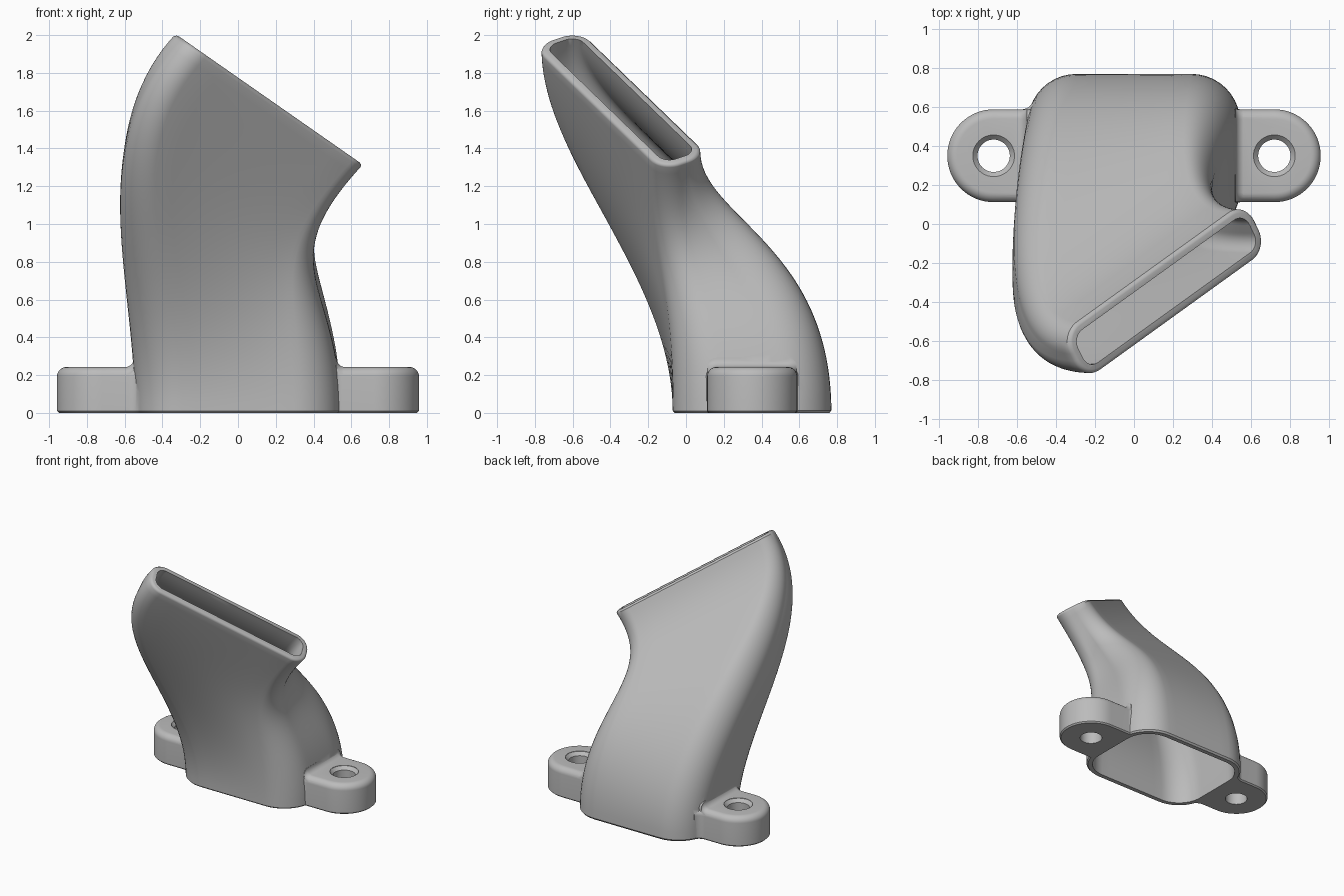
import bpy, bmesh
from math import sin, cos, pi, radians
from mathutils import Vector

cube = bpy.data.objects.get("Cube")
if cube:
    bpy.data.objects.remove(cube, do_unlink=True)

grey = bpy.data.materials.new("plain_grey")
grey.use_nodes = True
colour = (0.5, 0.5, 0.5, 1)
grey.diffuse_color = colour
grey.node_tree.nodes["Principled BSDF"].inputs["Base Color"].default_value = colour


def skin(name, rings):
    """Closed solid through a stack of rings with equal point counts."""
    bm = bmesh.new()
    loops = [[bm.verts.new(p) for p in ring] for ring in rings]
    n = len(loops[0])
    for a, b in zip(loops, loops[1:]):
        for i in range(n):
            j = (i + 1) % n
            bm.faces.new((a[i], a[j], b[j], b[i]))
    bm.faces.new(loops[0][::-1])
    bm.faces.new(loops[-1])
    bmesh.ops.recalc_face_normals(bm, faces=bm.faces)
    mesh = bpy.data.meshes.new(name)
    bm.to_mesh(mesh)
    bm.free()
    mesh.materials.append(grey)
    obj = bpy.data.objects.new(name, mesh)
    bpy.context.collection.objects.link(obj)
    return obj


def combine(target, tool, operation):
    """Apply a boolean and discard the tool."""
    mod = target.modifiers.new("join", "BOOLEAN")
    mod.operation, mod.solver, mod.object = operation, "EXACT", tool
    bpy.context.view_layer.objects.active = target
    bpy.ops.object.modifier_apply(modifier=mod.name)
    bpy.data.objects.remove(tool, do_unlink=True)


def arc(cx, cy, r, start, end, steps):
    return [(cx + r * cos(a), cy + r * sin(a))
            for a in (radians(start + (end - start) * i / steps) for i in range(steps + 1))]


def section(width, depth, r, side_steps=8):
    """Rounded rectangle with subdivided sides."""
    x, y = width / 2 - r, depth / 2 - r
    arcs = [arc(sx * x, sy * y, r, q * 90, q * 90 + 90, 10)
            for q, (sx, sy) in enumerate(((1, 1), (-1, 1), (-1, -1), (1, -1)))]
    points = []
    for q in range(4):
        points += arcs[q]
        a, b = Vector(arcs[q][-1]), Vector(arcs[(q + 1) % 4][0])
        points += [tuple(a.lerp(b, i / side_steps)) for i in range(1, side_steps)]
    return points


# Duct: sweeps from a level base to a tilted, turned slot
UP = Vector((0, 0, 1))
BASE = Vector((0, 0.35, 0))
MOUTH = Vector((0.165, -0.345, 1.66))
EXIT = Vector((0.68, 0, 0.73))
WIDTH, DEPTH = 1.09, 0.84
slope = Vector((0.82, 0, -0.572)).normalized()
across = Vector((0, 1, 0))
normal = slope.cross(across)
turn = radians(30.6)
long_axis = slope * cos(turn) + across * sin(turn)
short_axis = across * cos(turn) - slope * sin(turn)


def base_ring(o, z=0):
    return [BASE + Vector((x, y, z))
            for x, y in section(WIDTH - 2 * o, DEPTH - 2 * o, 0.25 - o)]


def mouth_ring(o, lift=0):
    return [MOUTH + long_axis * x + short_axis * y + normal * lift
            for x, y in section(1.335 - 2 * o, 0.285 - 2 * o, 0.115 - o)]


def pulls(p):
    """Tangent strengths at base and mouth: the back swings out fuller."""
    side = (p.x - BASE.x) / (WIDTH / 2)
    back = ((p.y - BASE.y) / DEPTH + 0.5) ** 3
    return 2.1 + 0.7 * back - 0.1 * side, 2.3 - 0.6 * back - 0.1 * side


def duct_rings(o, t0, t1, steps=44):
    ends = [(a, b, *pulls(p)) for a, b, p in zip(base_ring(o), mouth_ring(o), base_ring(0))]
    rings = []
    for i in range(steps + 1):
        t = t0 + (t1 - t0) * i / steps
        h = t * t * (3 - 2 * t)
        start, end = t * (1 - t) ** 2, t * t * (t - 1)
        rings.append([a.lerp(b, h) + UP * start * m0 + EXIT * end * m1
                      for a, b, m0, m1 in ends])
    return rings


body = skin("duct", [base_ring(0.01)] + duct_rings(0, 0.005, 0.991)
            + [mouth_ring(0.003, -0.012), mouth_ring(0.009, -0.004), mouth_ring(0.02)])
WALL = 0.045
bore = skin("bore", [base_ring(WALL, -0.05)] + duct_rings(WALL, 0, 1)
            + [mouth_ring(WALL, 0.05)])

# Mounting ears with flared roots and rounded tops
EAR_X, EAR_Y, EAR_R, EAR_H, ROUND, FLARE = 0.72, 0.35, 0.238, 0.243, 0.05, 0.07


def ear_ring(side, flare_x, inset, z):
    half = arc(flare_x, EAR_R + FLARE, FLARE + inset, 205, 270, 8)
    half = [(0.42, half[0][1])] + half + arc(EAR_X, 0, EAR_R - inset, 90, 0, 16)
    outline = half + [(x, -y) for x, y in half[-2::-1]]
    return [(side * x, EAR_Y + y, z) for x, y in outline]


for side, wall_x in ((-1, 0.55), (1, 0.52)):
    profile = [(0.01, 0), (0, 0.01)]
    profile += [(ROUND * (1 - cos(a)), EAR_H - ROUND * (1 - sin(a)))
                for a in (pi / 2 * i / 8 for i in range(9))]
    rings = [ear_ring(side, wall_x + 0.03, o, z) for o, z in profile]
    combine(body, skin("ear", rings), "UNION")

    # Cove where the ear top meets the duct, following the ear's rounded edges
    cove = [(0.46, 0.2), (wall_x + 0.05, 0.2)]
    cove += arc(wall_x + 0.05, 0.292, 0.05, 270, 180, 8) + [(0.46, 0.292)]
    drop = [(EAR_R - ROUND * (1 - sin(a)), ROUND * (1 - cos(a)))
            for a in (pi / 2 * i / 6 for i in range(6))]
    path = [(-y, d) for y, d in drop[::-1]] + drop
    strip = [[(side * x, EAR_Y + y, z - d) for x, z in cove] for y, d in path]
    combine(body, skin("cove", strip), "UNION")

combine(body, bore, "DIFFERENCE")

# Countersunk screw holes
for side in (-1, 1):
    steps = ((0.083, -0.05), (0.083, 0.215), (0.107, 0.24), (0.107, 0.3))
    hole = [[(x, y, z) for x, y in arc(side * EAR_X, EAR_Y, r, 0, 352.5, 47)] for r, z in steps]
    combine(body, skin("screw_hole", hole), "DIFFERENCE")

bpy.ops.object.select_all(action="DESELECT")
body.select_set(True)
bpy.context.view_layer.objects.active = body
bpy.ops.object.shade_smooth_by_angle(angle=radians(35))
